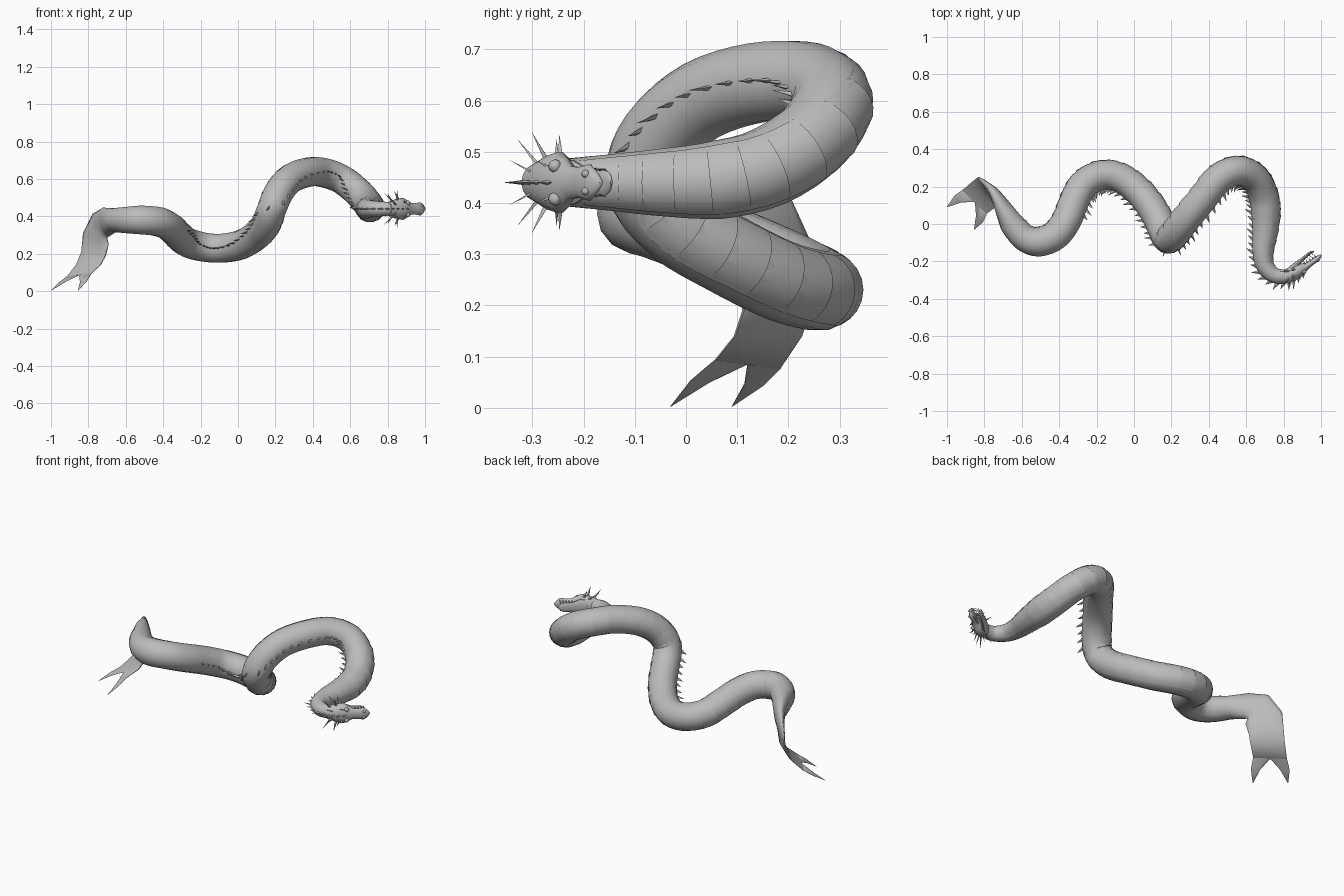
import bpy
import math
from mathutils import Vector

SIDES = 14
STEPS = 4
UP = Vector((0, 0, 1))

cube = bpy.data.objects.get("Cube")
if cube:
    bpy.data.objects.remove(cube, do_unlink=True)

# One stone grey skin for the whole creature
skin = bpy.data.materials.new("grey_skin")
skin.use_nodes = True
skin.diffuse_color = (0.5, 0.5, 0.5, 1)
skin.node_tree.nodes["Principled BSDF"].inputs["Base Color"].default_value = skin.diffuse_color


def make_object(name, verts, faces, smooth_angle=None):
    mesh = bpy.data.meshes.new(name)
    mesh.from_pydata([tuple(v) for v in verts], [], faces)
    mesh.materials.append(skin)
    if smooth_angle is not None:
        mesh.shade_smooth()
        mesh.set_sharp_from_angle(angle=math.radians(smooth_angle))
    obj = bpy.data.objects.new(name, mesh)
    bpy.context.collection.objects.link(obj)
    return obj


def ellipse(center, side, rise):
    """Ring of points spanned by two half-axis vectors."""
    angles = [math.tau * i / SIDES for i in range(SIDES)]
    return [center + side * math.cos(a) + rise * math.sin(a) for a in angles]


def loft(name, rings, smooth_angle=50):
    """Skin a closed tube over rings of equal size and cap both ends."""
    n = len(rings[0])
    verts = [v for ring in rings for v in ring]
    faces = [tuple(range(n)), tuple(reversed(range(len(verts) - n, len(verts))))]
    for k in range(len(rings) - 1):
        for i in range(n):
            j = (i + 1) % n
            faces.append((k * n + i, (k + 1) * n + i, (k + 1) * n + j, k * n + j))
    return make_object(name, verts, faces, smooth_angle)


def add_spike(verts, faces, base, tip, along, across):
    """Four-sided thorn on a diamond base."""
    start = len(verts)
    verts += [base + along, base + across, base - along, base - across, tip]
    for i in range(4):
        faces.append((start + i, start + (i + 1) % 4, start + 4))


def catmull(p0, p1, p2, p3, t):
    return (p1 * 2 + (p2 - p0) * t + (p0 * 2 - p1 * 5 + p2 * 4 - p3) * t * t
            + (p1 * 3 - p0 - p2 * 3 + p3) * t ** 3) / 2


# Body centre line, from the tail root to the back of the skull
path = [Vector(p) for p in (
    (-.66, .01, .38), (-.59, -.07, .38), (-.51, -.095, .38), (-.42, -.06, .37),
    (-.36, .02, .34), (-.32, .12, .30), (-.27, .21, .26), (-.18, .26, .235),
    (-.08, .25, .23), (.02, .18, .25), (.10, .08, .30), (.15, -.02, .36),
    (.18, -.08, .44), (.22, -.05, .53), (.28, .03, .6), (.37, .14, .635),
    (.45, .24, .635), (.55, .285, .6), (.64, .25, .53), (.69, .16, .47),
    (.705, .06, .445), (.7, -.05, .44), (.69, -.14, .44), (.70, -.22, .44),
    (.75, -.275, .44), (.82, -.28, .44))]
last = len(path) - 1


def radius(u):
    m = last - u
    return min(.079, .064 + .008 * u, .036 + .005 * m + .0007 * m * m)


def center(u):
    k = min(int(u), last - 1)
    pick = [path[max(0, min(last, k + o))] for o in (-1, 0, 1, 2)]
    return catmull(*pick, u - k)


def frame(u):
    """Centre, travel direction, back direction and side direction."""
    a, b = center(max(0, u - .3)), center(min(last, u + .3))
    travel = (b - a).normalized()
    back = travel.cross(UP).normalized()
    return center(u), travel, back, back.cross(travel)


# Tail fin: tall, thin sections that turn downward; centre, half width, thickness
flat = Vector((-.7, -.7, .15))
fin = [(Vector(c), Vector(h), t) for c, h, t in (
    ((-.85, .12, .085), (-.066, .065, -.008), .007),
    ((-.80, .16, .14), (-.067, .067, 0), .009),
    ((-.772, .18, .2), (-.066, .07, .01), .012),
    ((-.76, .175, .28), (-.068, .075, .03), .017),
    ((-.738, .155, .35), (-.035, .045, .065), .03),
    ((-.705, .09, .37), (-.01, .01, .077), .048))]
rings = [ellipse(c, flat * t, h) for c, h, t in fin]

# Body tube continues from the fin to the skull
for s in range(last * STEPS + 1):
    c, travel, back, side = frame(s / STEPS)
    r = radius(s / STEPS)
    rings.append(ellipse(c, back * r, side * r))
loft("serpent_body", rings, 70)

# Forked tail tips
root, half, thick = fin[0]
for name, sign, tip in (("outer", 1, (-1, .09, .003)), ("inner", -1, (-.855, -.03, .003))):
    mid = root + half * sign / 2
    tip = Vector(tip)
    bend = mid.lerp(tip, .45) + half * sign * .12
    loft(name + "_tail_tip", [ellipse(tip, flat * .001, half * .01),
                              ellipse(bend, flat * thick * .6, half * .28),
                              ellipse(mid, flat * thick, half / 2)])

# Belly scutes: overlapping plates that flare toward the tail
verts, faces = [], []
arc = [math.radians(a) for a in range(-60, 61, 15)]
u = .4
while u < last - 2.5:
    start = len(verts)
    for step, lift in ((0, 1.05), (.35, 1.02), (.62, .97)):
        c, travel, back, side = frame(u + step)
        for a in arc:
            swell = 1 + (lift - 1) * math.cos(a * 1.4)
            r = radius(u + step) * swell
            verts.append(c - back * r * math.cos(a) + side * r * math.sin(a))
    n = len(arc)
    for row in range(2):
        for i in range(n - 1):
            q = start + row * n + i
            faces.append((q, q + 1, q + n + 1, q + n))
    u += .58
make_object("belly_scutes", verts, faces, 50)

# Back spines lean toward the tail and follow the ridge
verts, faces = [], []
u, count = 4.5, 0
while u < last - .2:
    c, travel, back, side = frame(u)
    r = radius(u)
    length = (.026, .038, .03)[count % 3]
    base = c + back * r * .96
    add_spike(verts, faces, base, base + back * length - travel * length * .6,
              travel * .013, side * .005)
    u += .36
    count += 1
make_object("back_spines", verts, faces)

# Head frame: the crown faces sideways, like the ridge of the back
origin = path[-1]
ahead = Vector((.85, .53, 0)).normalized()
crown = ahead.cross(UP)


def at(s, d, w):
    return origin + ahead * s + crown * d + UP * w


def head_part(name, stations):
    loft(name, [ellipse(at(s, d, 0), crown * h, UP * w) for s, d, w, h in stations], 45)


# Skull with upper jaw: distance, crown offset, half width, half height
head_part("skull", [(-.02, 0, .037, .036), (.03, .002, .053, .04), (.07, .004, .06, .036),
                    (.095, .006, .046, .027), (.12, .008, .032, .018), (.15, .006, .031, .015),
                    (.18, .004, .036, .016), (.2, .002, .022, .011), (.214, -.002, .004, .004)])
head_part("lower_jaw", [(.03, -.018, .04, .02), (.07, -.026, .045, .016), (.11, -.034, .028, .01),
                        (.16, -.042, .028, .008), (.18, -.042, .018, .006), (.192, -.039, .004, .003)])

# Brows, nostrils, teeth and head horns, mirrored across the head
verts, faces = [], []
for sign in (-1, 1):
    horns = [((.0, .01, .034), (-.045, .03, .085)), ((.03, .01, .045), (.015, .035, .1)),
             ((.05, -.01, .05), (.03, -.02, .095)), ((.02, -.02, .042), (-.02, -.045, .085)),
             ((.01, .03, .02), (-.03, .06, .045)), ((.07, .03, .03), (.05, .05, .045))]
    for (s, d, w), (ts, td, tw) in horns:
        add_spike(verts, faces, at(s, d, w * sign), at(ts, td, tw * sign),
                  ahead * .009, crown * .006)
    for k in range(5):
        s = .115 + k * .017
        w = .025 * sign
        add_spike(verts, faces, at(s, -.006, w), at(s, -.026, w), ahead * .004, UP * .003)
        add_spike(verts, faces, at(s - .006, -.034, w), at(s - .006, -.02, w),
                  ahead * .003, UP * .003)
    head_part_side = UP * sign
    for name, s, d, w, size in (("brow", .088, .026, .032, .013), ("nostril", .183, .015, .017, .008)):
        bpy.ops.mesh.primitive_uv_sphere_add(segments=10, ring_count=6, radius=size,
                                             location=at(s, d, w * sign))
        bump = bpy.context.object
        bump.name = ("left_" if sign > 0 else "right_") + name
        bump.data.materials.append(skin)
        bump.data.shade_smooth()

# Crest along the crown
for s, length in ((-.01, .035), (.02, .045), (.05, .03), (.08, .02)):
    add_spike(verts, faces, at(s, .035, 0), at(s - length * .7, .035 + length, 0),
              ahead * .011, UP * .005)
make_object("head_horns_and_teeth", verts, faces)
